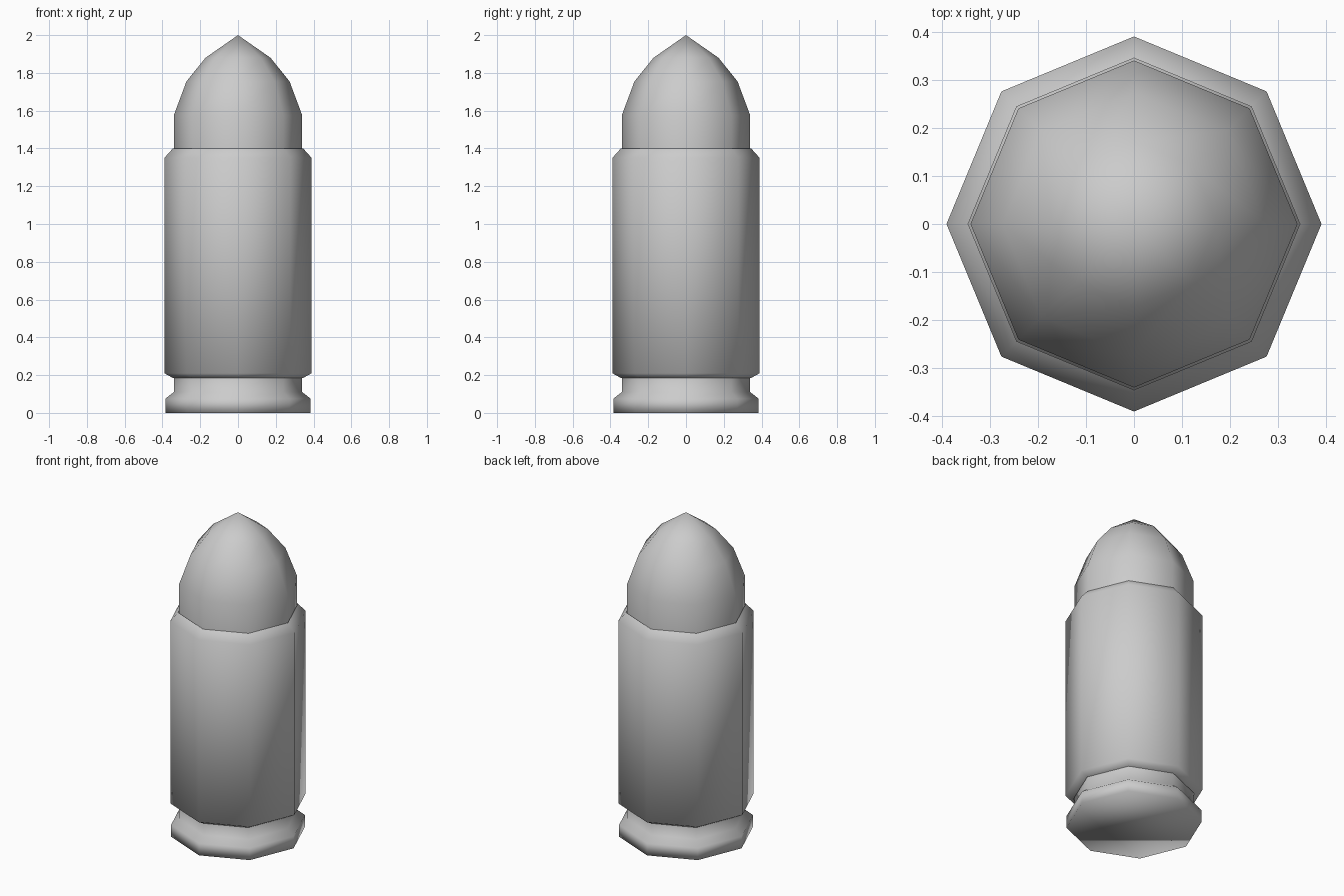
import bpy
import bmesh
from math import cos, sin, tau

if "Cube" in bpy.data.objects:
    bpy.data.objects.remove(bpy.data.objects["Cube"])

SIDES = 8


def lathe(name, profile, cap_bottom=False):
    """Revolve (radius, z) points into an eight-sided, smooth-shaded part."""
    bm = bmesh.new()
    rings = []
    for r, z in profile:
        n = SIDES if r > 0 else 1
        rings.append([bm.verts.new((r * cos(tau * i / SIDES),
                                    r * sin(tau * i / SIDES), z))
                      for i in range(n)])
    for low, high in zip(rings, rings[1:]):
        for i in range(SIDES):
            j = (i + 1) % SIDES
            if len(high) == 1:
                bm.faces.new((low[i], low[j], high[0]))
            else:
                bm.faces.new((low[i], low[j], high[j], high[i]))
    if cap_bottom:
        bm.faces.new(list(reversed(rings[0])))
    for f in bm.faces:
        f.smooth = True
    mesh = bpy.data.meshes.new(name)
    bm.to_mesh(mesh)
    bm.free()
    obj = bpy.data.objects.new(name, mesh)
    bpy.context.collection.objects.link(obj)
    return obj


# Base rim with the extractor groove above it
lathe("base_rim", [(0.385, 0), (0.385, 0.075), (0.34, 0.11), (0.34, 0.22)],
      cap_bottom=True)

# Case wall with chamfered ends
lathe("case", [(0.345, 0.185), (0.39, 0.21), (0.39, 1.35), (0.345, 1.40)])

# Pointed, rounded tip seated in the case
lathe("tip", [(0.34, 1.34), (0.34, 1.575), (0.273, 1.755),
              (0.172, 1.88), (0, 2.0)])
